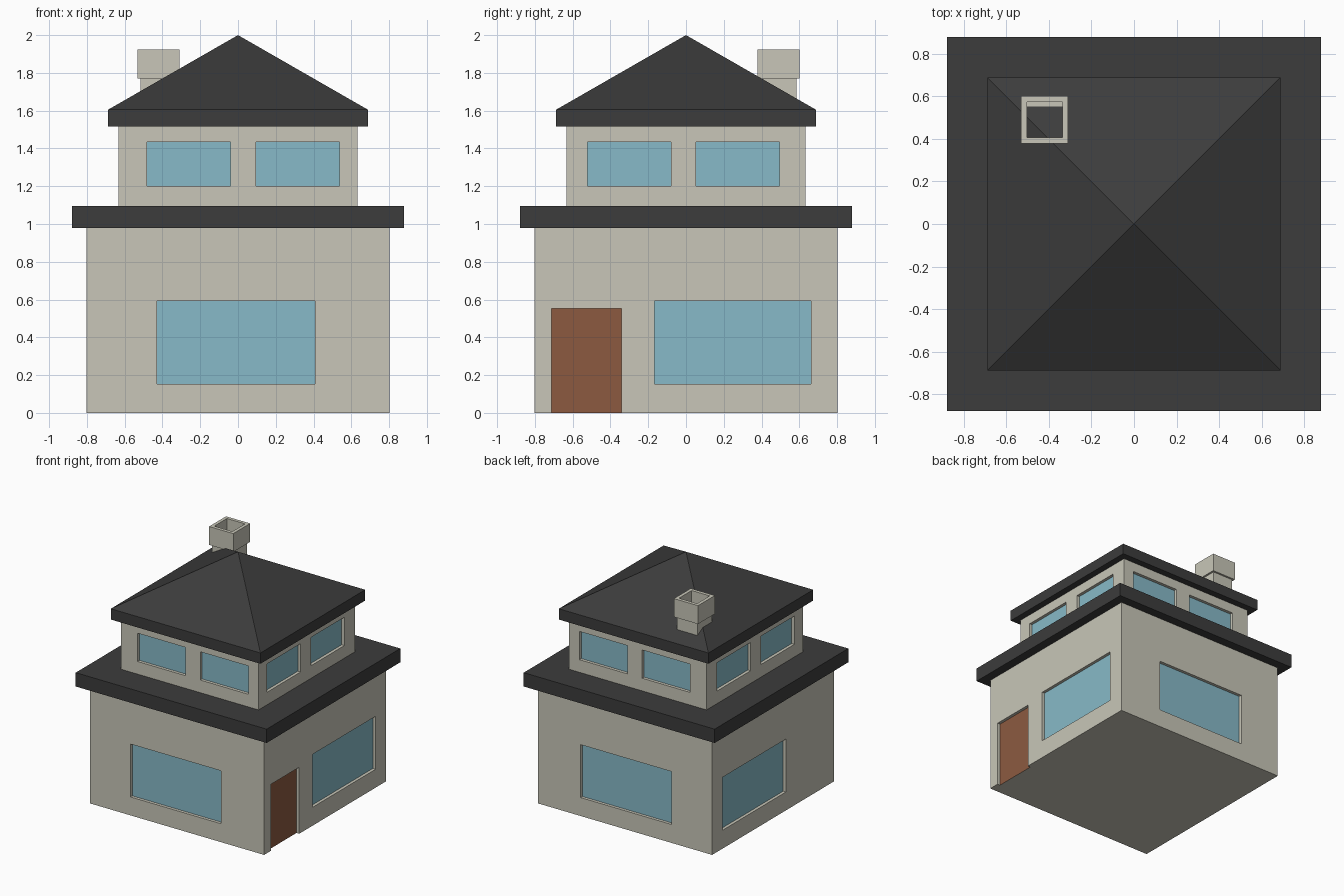
import bpy, bmesh

if "Cube" in bpy.data.objects:
    bpy.data.objects.remove(bpy.data.objects["Cube"])


def material(name, rgb):
    m = bpy.data.materials.new(name)
    m.diffuse_color = (*rgb, 1)
    m.use_nodes = True
    m.node_tree.nodes["Principled BSDF"].inputs["Base Color"].default_value = m.diffuse_color
    return m


WALL = material("warm_grey_wall", (0.578, 0.565, 0.479))
GLASS = material("blue_glass", (0.242, 0.491, 0.578))
DOOR = material("brown_door", (0.262, 0.102, 0.051))
ROOF = material("dark_roof", (0.045, 0.045, 0.045))
RECESS = 0.025


def finish(bm, name, mats):
    bmesh.ops.remove_doubles(bm, verts=bm.verts, dist=0.0005)
    edges = [e for e in bm.edges if e.is_boundary]
    if edges:
        bmesh.ops.holes_fill(bm, edges=edges, sides=0)
    bmesh.ops.recalc_face_normals(bm, faces=bm.faces)
    me = bpy.data.meshes.new(name)
    bm.to_mesh(me)
    bm.free()
    for m in mats:
        me.materials.append(m)
    ob = bpy.data.objects.new(name, me)
    bpy.context.collection.objects.link(ob)
    return ob


def square_rings(name, profile, mat, cx=0, cy=0):
    """Stack of square loops (half width, z), capped at both ends."""
    bm = bmesh.new()
    loops = [[bm.verts.new((cx + sx * h, cy + sy * h, z))
              for sx, sy in ((-1, -1), (1, -1), (1, 1), (-1, 1))] for h, z in profile]
    for a, b in zip(loops, loops[1:]):
        for i in range(4):
            j = (i + 1) % 4
            bm.faces.new((a[i], a[j], b[j], b[i]))
    return finish(bm, name, [mat])


def storey(name, half, z0, z1, openings):
    """Four walls; openings = {side: [(u0, u1, v0, v1, material slot)]}."""
    place = {
        "front": lambda u, v, d: (u, -half + d, v),
        "back": lambda u, v, d: (u, half - d, v),
        "right": lambda u, v, d: (half - d, u, v),
        "left": lambda u, v, d: (-half + d, u, v),
    }
    bm = bmesh.new()
    rects = [r for rs in openings.values() for r in rs]
    vs = sorted({z0, z1} | {v for r in rects for v in r[2:4]})
    for side, to3d in place.items():
        rs = openings[side]
        us = sorted({-half, half} | {u for r in rs for u in r[:2]})

        def quad(points, slot=0):
            f = bm.faces.new([bm.verts.new(to3d(*p)) for p in points])
            f.material_index = slot

        def hole(u, v):
            return next((r for r in rs if r[0] < u < r[1] and r[2] < v < r[3]), None)

        for a, b in zip(us, us[1:]):
            for c, e in zip(vs, vs[1:]):
                r = hole((a + b) / 2, (c + e) / 2)
                d = RECESS if r else 0
                quad([(a, c, d), (b, c, d), (b, e, d), (a, e, d)], r[4] if r else 0)
                if not r:
                    continue
                # reveals around the opening
                for u in (a, b):
                    quad([(u, c, 0), (u, e, 0), (u, e, d), (u, c, d)])
                for v in (c, e):
                    if v in r[2:4] and v != z0:
                        quad([(a, v, 0), (b, v, 0), (b, v, d), (a, v, d)])
    return finish(bm, name, [WALL, GLASS, DOOR])


# ground floor: wide windows on every side, door on the right
fb = [(-0.428, 0.407, 0.153, 0.593, 1)]
lr = [(-0.167, 0.663, 0.153, 0.593, 1)]
door = [(-0.712, -0.342, 0.0, 0.553, 2)]
storey("ground_floor", 0.802, 0.0, 0.99,
       {"front": fb, "back": fb, "left": lr, "right": lr + door})

# upper floor: pairs of windows on every side
fb = [(u, u + 0.442, 1.2, 1.435, 1) for u in (-0.481, 0.096)]
lr = [(u, u + 0.442, 1.2, 1.435, 1) for u in (-0.522, 0.054)]
storey("upper_floor", 0.632, 1.08, 1.53,
       {"front": fb, "back": fb, "left": lr, "right": lr})

# roofs
square_rings("lower_roof_slab", [(0.878, 0.98), (0.878, 1.095)], ROOF)
square_rings("hip_roof", [(0.688, 1.515), (0.688, 1.605), (0, 2.0)], ROOF)

# hollow chimney with wider cap
square_rings("chimney", [(0.095, 1.62), (0.095, 1.77), (0.111, 1.77), (0.111, 1.923),
                         (0.083, 1.923), (0.083, 1.683)], WALL, -0.42, 0.49)
